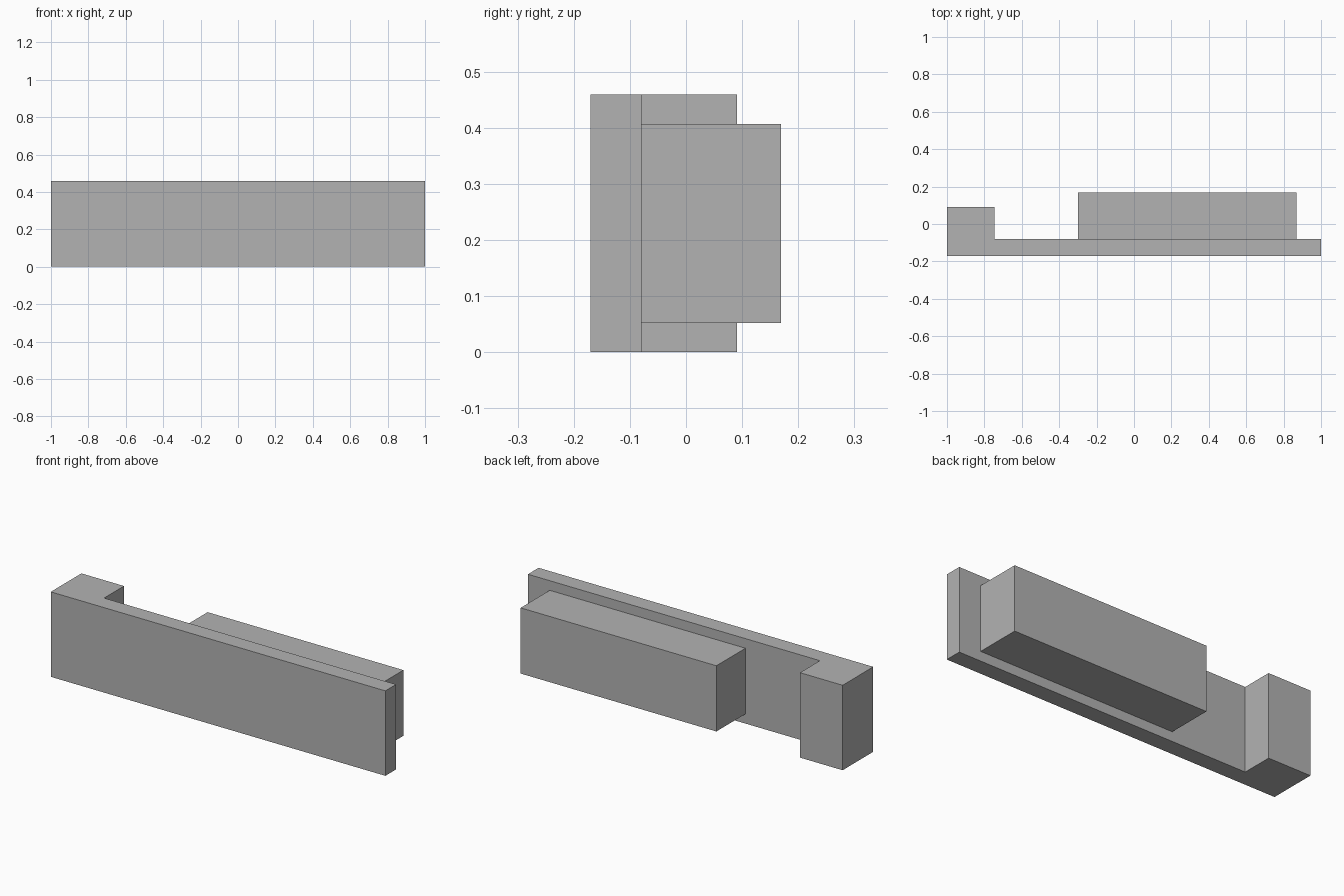
import bpy
import bmesh

cube = bpy.data.objects.get("Cube")
if cube:
    bpy.data.objects.remove(cube, do_unlink=True)

# Single flat grey
grey = bpy.data.materials.new("plain grey")
grey.use_nodes = True
colour = (0.45, 0.45, 0.45, 1)
grey.diffuse_color = colour
grey.node_tree.nodes["Principled BSDF"].inputs["Base Color"].default_value = colour


def extrude_outline(name, outline, bottom, top):
    """Raise a counter-clockwise xy outline from bottom to top."""
    bm = bmesh.new()
    base = bm.faces.new([bm.verts.new((x, y, bottom)) for x, y in outline])
    raised = bmesh.ops.extrude_face_region(bm, geom=[base], use_keep_orig=True)
    verts = [g for g in raised["geom"] if isinstance(g, bmesh.types.BMVert)]
    bmesh.ops.translate(bm, verts=verts, vec=(0, 0, top - bottom))
    bmesh.ops.recalc_face_normals(bm, faces=bm.faces[:])
    mesh = bpy.data.meshes.new(name)
    bm.to_mesh(mesh)
    bm.free()
    mesh.materials.append(grey)
    obj = bpy.data.objects.new(name, mesh)
    bpy.context.collection.objects.link(obj)
    return obj


FRONT, PLATE_BACK, END_BACK, BLOCK_BACK = -0.17, -0.079, 0.091, 0.169

# Long front plate with a thick end, in one L-shaped piece
extrude_outline("front_plate", [
    (-1, FRONT), (1, FRONT), (1, PLATE_BACK),
    (-0.745, PLATE_BACK), (-0.745, END_BACK), (-1, END_BACK)], 0, 0.459)

# Raised block on the back of the plate
extrude_outline("back_block", [
    (-0.3, PLATE_BACK), (0.87, PLATE_BACK),
    (0.87, BLOCK_BACK), (-0.3, BLOCK_BACK)], 0.052, 0.407)
